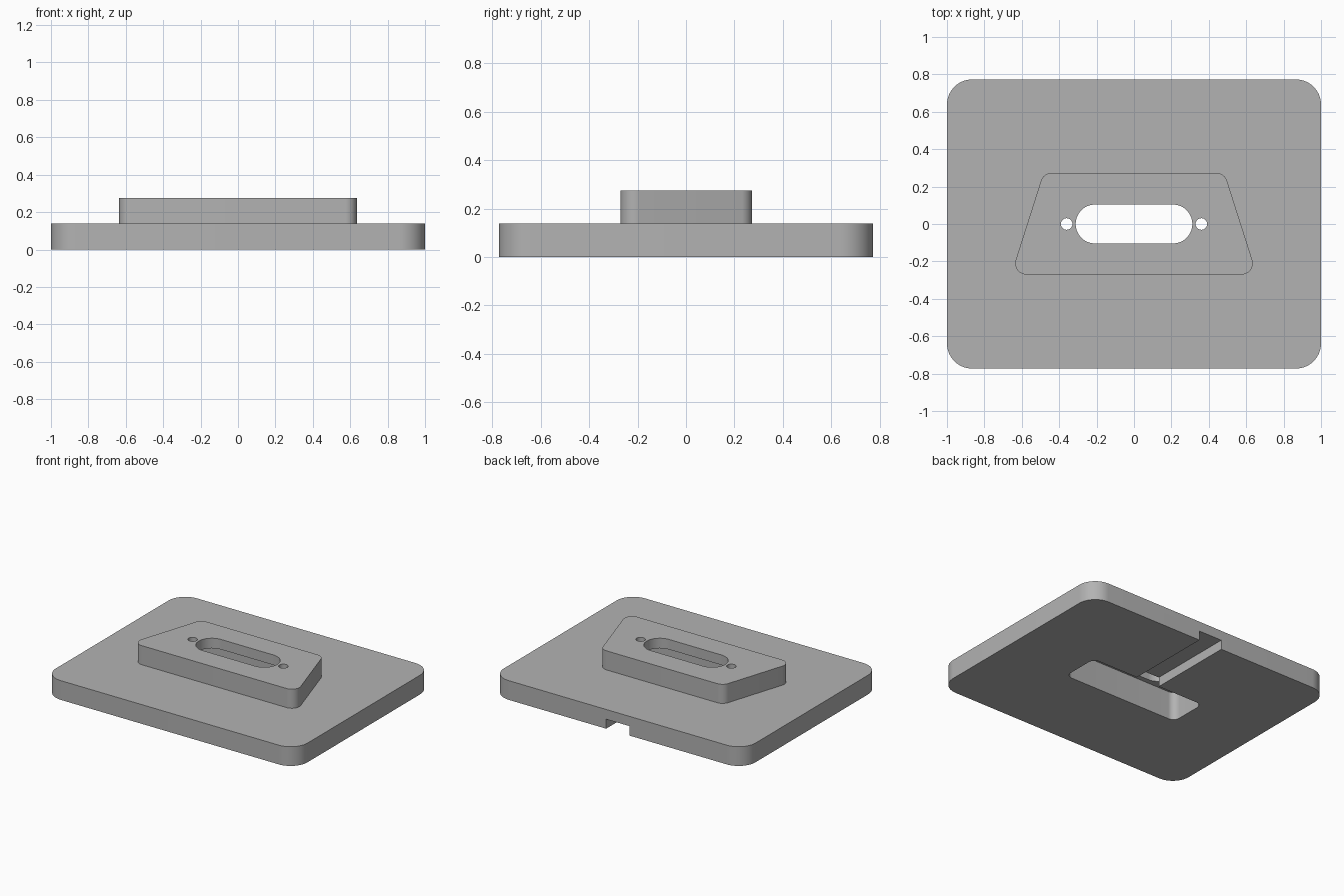
import bpy, bmesh, math

cube = bpy.data.objects.get("Cube")
if cube:
    bpy.data.objects.remove(cube)

grey = bpy.data.materials.new("plain grey")
grey.use_nodes = True
colour = (0.45, 0.45, 0.45, 1)
grey.diffuse_color = colour
grey.node_tree.nodes["Principled BSDF"].inputs["Base Color"].default_value = colour


def rounded_outline(centres, r, steps=16):
    """Outline around counter-clockwise corner centres, with radius r."""
    n = len(centres)
    if n == 1:
        spans = [(0, 2 * math.pi * (1 - 1 / (2 * steps)))]
        steps = 2 * steps - 1
    else:
        normals = []
        for i, (x, y) in enumerate(centres):
            nx, ny = centres[(i + 1) % n]
            normals.append(math.atan2(ny - y, nx - x) - math.pi / 2)
        spans = [(normals[i - 1], (normals[i] - normals[i - 1]) % (2 * math.pi))
                 for i in range(n)]
    return [(x + r * math.cos(a + s * k / steps), y + r * math.sin(a + s * k / steps))
            for (x, y), (a, s) in zip(centres, spans) for k in range(steps + 1)]


def box_corners(hx, hy):
    return [(-hx, -hy), (hx, -hy), (hx, hy), (-hx, hy)]


def prism(name, outline, z0, z1):
    bm = bmesh.new()
    face = bm.faces.new([bm.verts.new((x, y, z0)) for x, y in outline])
    top = bmesh.ops.extrude_face_region(bm, geom=[face])["geom"]
    bmesh.ops.translate(bm, vec=(0, 0, z1 - z0),
                        verts=[v for v in top if isinstance(v, bmesh.types.BMVert)])
    bmesh.ops.recalc_face_normals(bm, faces=bm.faces)
    mesh = bpy.data.meshes.new(name)
    bm.to_mesh(mesh)
    bm.free()
    mesh.materials.append(grey)
    ob = bpy.data.objects.new(name, mesh)
    bpy.context.collection.objects.link(ob)
    return ob


def combine(target, tool, operation):
    mod = target.modifiers.new(operation.lower(), 'BOOLEAN')
    mod.operation, mod.solver, mod.object = operation, 'EXACT', tool
    bpy.context.view_layer.objects.active = target
    bpy.ops.object.modifier_apply(modifier=mod.name)
    bpy.data.objects.remove(tool)


# Base plate with rounded corners
R = 0.135
plate = prism("connector_plate", rounded_outline(box_corners(1 - R, 0.773 - R), R), 0, 0.138)

# Raised tapered block
block = [(-0.575, -0.21), (0.575, -0.21), (0.44, 0.213), (-0.44, 0.213)]
combine(plate, prism("raised_block", rounded_outline(block, 0.06), 0.05, 0.275), 'UNION')

# Pocket underneath and cable channel to the back edge
pocket = rounded_outline(box_corners(0.41, 0.09), 0.05)
combine(plate, prism("pocket_cutter", pocket, -0.1, 0.203), 'DIFFERENCE')
channel = [(-0.093, 0), (0.093, 0), (0.093, 1), (-0.093, 1)]
combine(plate, prism("channel_cutter", channel, -0.1, 0.068), 'DIFFERENCE')

# Connector slot and two screw holes
slot = rounded_outline([(-0.208, 0), (0.208, 0)], 0.104, 24)
combine(plate, prism("slot_cutter", slot, 0.1, 0.4), 'DIFFERENCE')
for side in (-1, 1):
    hole = rounded_outline([(side * 0.36, 0)], 0.031)
    combine(plate, prism("hole_cutter", hole, 0.1, 0.4), 'DIFFERENCE')

# Smooth the rounded walls, keep the edges sharp
bpy.ops.object.select_all(action='DESELECT')
plate.select_set(True)
bpy.context.view_layer.objects.active = plate
bpy.ops.object.shade_smooth_by_angle(angle=math.radians(30))
